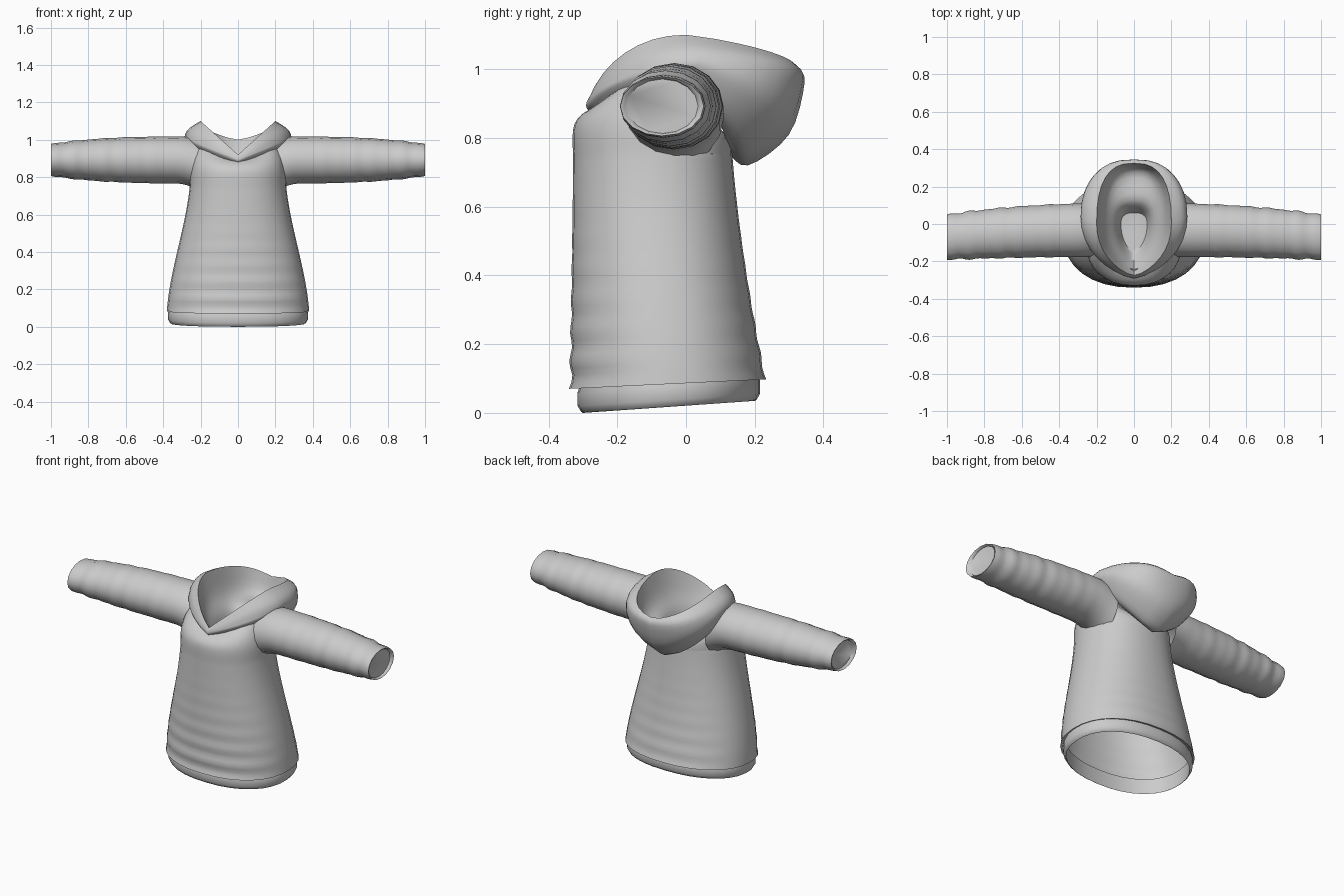
import bpy, bmesh, math
from math import sin, cos, pi
from mathutils import Vector

cube = bpy.data.objects.get("Cube")
if cube:
    bpy.data.objects.remove(cube, do_unlink=True)

cloth = bpy.data.materials.new("grey_cloth")
cloth.use_nodes = True
grey = (0.6, 0.6, 0.6, 1)
cloth.diffuse_color = grey
cloth.node_tree.nodes["Principled BSDF"].inputs["Base Color"].default_value = grey


def loft(name, rings, cap_end=False):
    """Skin a list of closed rings into one smooth-shaded object."""
    bm = bmesh.new()
    rows = [[bm.verts.new(point) for point in ring] for ring in rings]
    for low, high in zip(rows, rows[1:]):
        for i in range(len(low)):
            bm.faces.new((low[i - 1], low[i], high[i], high[i - 1]))
    if cap_end:
        bm.faces.new(rows[-1])
    bmesh.ops.recalc_face_normals(bm, faces=bm.faces)
    mesh = bpy.data.meshes.new(name)
    bm.to_mesh(mesh)
    bm.free()
    mesh.materials.append(cloth)
    mesh.shade_smooth()
    mesh.set_sharp_from_angle(angle=math.radians(55))
    obj = bpy.data.objects.new(name, mesh)
    bpy.context.collection.objects.link(obj)
    return obj


def spline(points, steps):
    """Smooth curve that passes through all the points."""
    padded = [points[0], *points, points[-1]]
    curve = []
    for a, b, c, d in zip(padded, padded[1:], padded[2:], padded[3:]):
        for i in range(steps):
            t = i / steps
            curve.append(b + (c - a) * t / 2 + (a - b * 2.5 + c * 2 - d / 2) * t ** 2
                         + (b * 3 - a - c * 3 + d) * t ** 3 / 2)
    return curve + [points[-1]]


def smooth_rows(rings, steps):
    """Add in-between rings so that a loft is rounded along its length."""
    columns = [spline(column, steps) for column in zip(*rings)]
    return list(zip(*columns))


def torso_ring(z_front, z_back, half_x, y_front, y_back, lift=0, sides=32):
    """Slightly boxy tilted oval; lift raises its left and right sides."""
    front = Vector((0, y_front, z_front))
    back = Vector((0, y_back, z_back))
    ring = []
    for i in range(sides):
        angle = math.tau * i / sides
        across, along = [math.copysign(abs(v) ** 0.9, v) for v in (cos(angle), sin(angle))]
        point = front.lerp(back, (along + 1) / 2)
        ring.append(point + Vector((half_x * across, 0, lift * (1 - along ** 2))))
    return ring


def body_ring(z):
    """Torso section that flares out like a bell and tilts towards the hem."""
    flare = 1 - z / 0.85
    bell = flare ** 2 * (3 - 2 * flare)
    fold = 0.008 * flare ** 3 * cos(70 * (z - 0.15))
    return torso_ring(z, z + 0.03 * flare, 0.253 + 0.13 * bell,
                      -0.328 - 0.008 * bell - fold, 0.13 + 0.115 * flare ** 1.5 + fold / 2)


def shoulder_ring(t):
    """Torso section closing in under the hood, as t goes to one."""
    bend = t ** 4
    return torso_ring(0.78 + 0.12 * t, 0.75 + 0.08 * t, 0.257 - 0.055 * bend,
                      -0.33 + 0.09 * bend, 0.135 - 0.055 * bend, 0.11 * t * t)


def hem_ring(height, inset):
    return torso_ring(height, height + 0.035, 0.373 - inset, inset - 0.315, 0.215 - inset)


def sleeve_ring(x, inset=0, sides=16):
    """Tapering oval with soft, uneven wrinkles and a flared armpit."""
    t = (x - 0.2) / 0.8
    armpit = 0.03 * max(0, 1 - t * 6) ** 2
    wrinkle = 0.003 * t * (sin(x * 45) + sin(x * 73)) - inset
    half_y = 0.143 - 0.022 * t ** 2 + wrinkle
    half_z = 0.126 - 0.04 * t ** 3 + wrinkle / 2 + armpit / 2
    middle = Vector((x, -0.033 - 0.037 * t ** 2, 0.892 - armpit))
    angles = [math.tau * i / sides for i in range(sides)]
    return [middle + Vector((0, half_y * cos(a), half_z * sin(a))) for a in angles]


def hood_ring(front_y, front_z, side_x, side_y, side_z, back_y, back_z, steps=8):
    """Mirrored ring: pointed at the front, full and round at the back."""
    half = []
    for i in range(steps):
        t = i / steps
        rise = sin(t * pi / 2)
        half.append(Vector((side_x * rise, front_y + (side_y - front_y) * t ** 1.5,
                            front_z + (side_z - front_z) * rise)))
    for i in range(steps):
        t = i / steps
        half.append(Vector((side_x * cos(t * pi / 2) ** 0.75,
                            side_y + (back_y - side_y) * sin(t * pi / 2) ** 0.8,
                            side_z + (back_z - side_z) * t)))
    half.append(Vector((0, back_y, back_z)))
    return half + [Vector((-p.x, p.y, p.z)) for p in half[-2:0:-1]]


# Torso shell, open at the bottom, with its lower edge turned in
lip = hem_ring(0.075, 0.015)
trunk = [body_ring(0.07 + 0.02 * i) for i in range(35)]
shoulders = [shoulder_ring(i / 8) for i in range(9)]
loft("torso", [lip] + trunk + shoulders)

# Hem band with a folded inner face
band = ((0.09, 0.01), (0.06, 0), (0.02, 0), (0.003, 0.01), (0, 0.015), (0.09, 0.015))
loft("hem_band", [hem_ring(height, inset) for height, inset in band])

# Sleeves; a shallow recess closes each cuff
arm = [sleeve_ring(0.2 + 0.02 * i) for i in range(41)]
cuff = [sleeve_ring(0.995, 0.012), sleeve_ring(0.985, 0.02)]
sleeves = loft("sleeves", arm + cuff, cap_end=True)
sleeves.modifiers.new("mirror", "MIRROR").use_mirror_merge = False

# Hood lying on the back: outer fold up to the rim, then the bowl and neck
rim = hood_ring(-0.275, 0.92, 0.2, 0, 1.1, 0.325, 1)
outer = [hood_ring(-0.27, 0.87, 0.24, 0, 0.95, 0.12, 0.76),
         hood_ring(-0.288, 0.885, 0.27, 0, 0.99, 0.18, 0.72),
         hood_ring(-0.29, 0.9, 0.285, 0.04, 1.02, 0.3, 0.81),
         hood_ring(-0.284, 0.912, 0.262, 0.03, 1.06, 0.345, 0.96),
         rim]
inner = [rim,
         hood_ring(-0.24, 0.88, 0.16, 0.02, 0.97, 0.28, 0.88),
         hood_ring(-0.2, 0.84, 0.1, 0, 0.88, 0.13, 0.89),
         hood_ring(-0.15, 0.8, 0.07, 0, 0.8, 0.06, 0.8)]
loft("hood", smooth_rows(outer, 4) + smooth_rows(inner, 4)[1:], cap_end=True)
